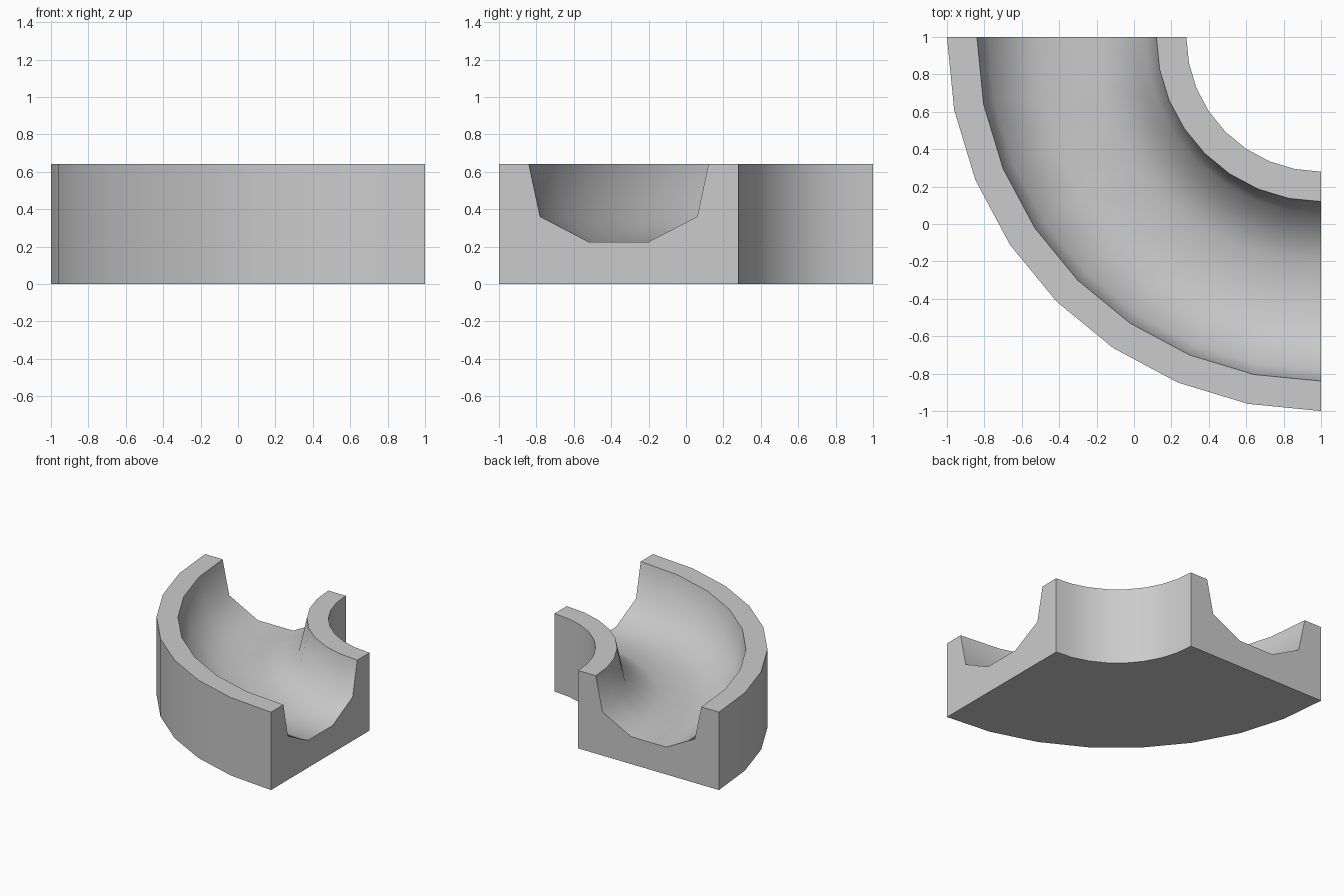
import bpy, bmesh
from math import sin, cos, pi, radians

if "Cube" in bpy.data.objects:
    bpy.data.objects.remove(bpy.data.objects["Cube"])

# Trough cross-section: (radius from the bend centre, height)
profile = [(2.0, 0.0), (2.0, 0.64), (1.84, 0.64), (1.78, 0.36), (1.52, 0.225),
           (1.20, 0.225), (0.94, 0.36), (0.88, 0.64), (0.72, 0.64), (0.72, 0.0)]
STEPS = 8
CENTRE = (1.0, 1.0)

# Sweep the cross-section through a quarter turn
bm = bmesh.new()
rings = []
for i in range(STEPS + 1):
    a = pi + (pi / 2) * i / STEPS
    rings.append([bm.verts.new((CENTRE[0] + r * cos(a), CENTRE[1] + r * sin(a), z))
                  for r, z in profile])
n = len(profile)
for a, b in zip(rings, rings[1:]):
    for j in range(n):
        k = (j + 1) % n
        bm.faces.new((a[j], a[k], b[k], b[j]))

# Flat end faces
bm.faces.new(rings[0])
bm.faces.new(rings[-1][::-1])
bmesh.ops.recalc_face_normals(bm, faces=bm.faces[:])

mesh = bpy.data.meshes.new("curved_trough")
bm.to_mesh(mesh)
bm.free()
trough = bpy.data.objects.new("curved_trough", mesh)
bpy.context.collection.objects.link(trough)

# Smooth channel and walls, crisp rims and ends
bpy.context.view_layer.objects.active = trough
trough.select_set(True)
bpy.ops.object.shade_smooth_by_angle(angle=radians(60))
